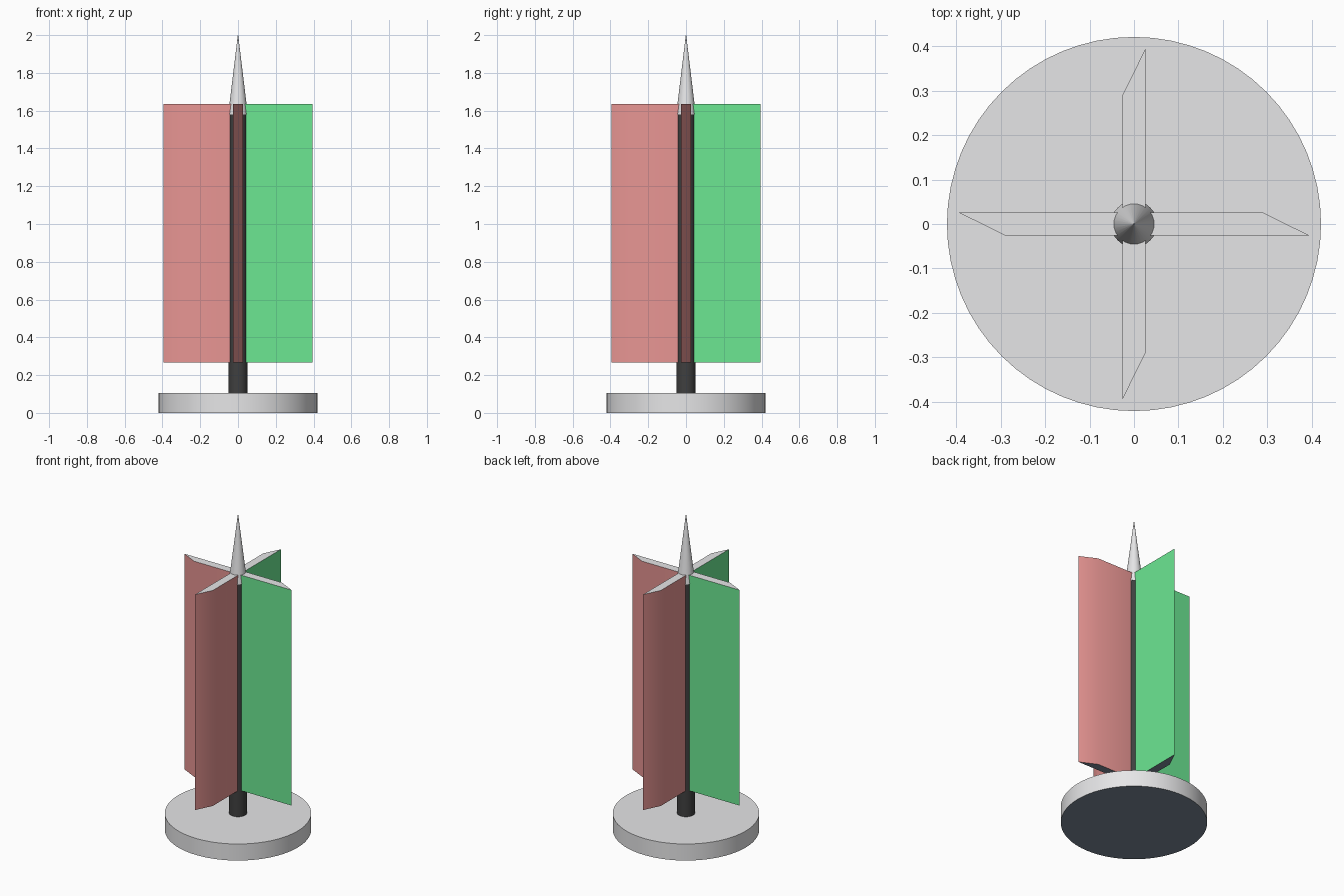
import bpy, bmesh, math
from mathutils import Matrix

cube = bpy.data.objects.get("Cube")
if cube:
    bpy.data.objects.remove(cube, do_unlink=True)


def make_material(name, color):
    mat = bpy.data.materials.new(name)
    mat.use_nodes = True
    mat.diffuse_color = (*color, 1)
    for node in mat.node_tree.nodes:
        if node.type == 'BSDF_PRINCIPLED':
            node.inputs["Base Color"].default_value = (*color, 1)
    return mat


grey = make_material("light grey", (0.79, 0.79, 0.8))
slate = make_material("slate underside", (0.2, 0.25, 0.31))
dark = make_material("dark grey", (0.05, 0.05, 0.05))
red = make_material("soft red", (0.8, 0.3, 0.29))
green = make_material("soft green", (0.15, 0.8, 0.29))


def add_object(name, bm, materials):
    mesh = bpy.data.meshes.new(name)
    bm.to_mesh(mesh)
    bm.free()
    for mat in materials:
        mesh.materials.append(mat)
    mesh.polygons.foreach_set("use_smooth", [True] * len(mesh.polygons))
    mesh.set_sharp_from_angle(angle=math.radians(30))
    obj = bpy.data.objects.new(name, mesh)
    bpy.context.collection.objects.link(obj)
    return obj


def add_round(name, bottom, top, radius, top_radius, sides, mat, under_mat):
    bm = bmesh.new()
    bmesh.ops.create_cone(
        bm, cap_ends=True, segments=sides, radius1=radius, radius2=top_radius,
        depth=top - bottom, matrix=Matrix.Translation((0, 0, (bottom + top) / 2)))
    bmesh.ops.recalc_face_normals(bm, faces=bm.faces)
    for f in bm.faces:
        f.material_index = int(f.normal.z < -0.5)
    return add_object(name, bm, [mat, under_mat])


def add_blade(name, angle):
    # Slanted-tip profile, extruded upwards
    half, low, high = 0.026, 0.268, 1.635
    profile = [(half, -half), (0.395, -half), (0.29, half), (half, half)]
    bm = bmesh.new()
    face = bm.faces.new([bm.verts.new((x, y, low)) for x, y in profile])
    extruded = bmesh.ops.extrude_face_region(bm, geom=[face], use_keep_orig=True)
    verts = [v for v in extruded["geom"] if isinstance(v, bmesh.types.BMVert)]
    bmesh.ops.translate(bm, verts=verts, vec=(0, 0, high - low))
    bmesh.ops.recalc_face_normals(bm, faces=bm.faces)
    # Green on one flank, red on the other flank and its slanted tip, slate below
    for f in bm.faces:
        if f.normal.y < -0.5:
            f.material_index = 2
        elif f.normal.y > 0.5:
            f.material_index = 1
        elif f.normal.z < -0.5:
            f.material_index = 3
    bmesh.ops.rotate(bm, verts=bm.verts, matrix=Matrix.Rotation(angle, 3, 'Z'))
    return add_object(name, bm, [grey, red, green, slate])


# Stand, pole and pointed cap
add_round("base_disc", 0, 0.105, 0.421, 0.421, 64, grey, slate)
add_round("pole", 0.1, 1.585, 0.051, 0.051, 32, dark, dark)
add_round("pointed_cap", 1.58, 2, 0.052, 0.001, 32, grey, grey)

# Four blades around the pole
for i, side in enumerate(("left", "back", "right", "front")):
    add_blade(side + "_blade", i * math.pi / 2)
